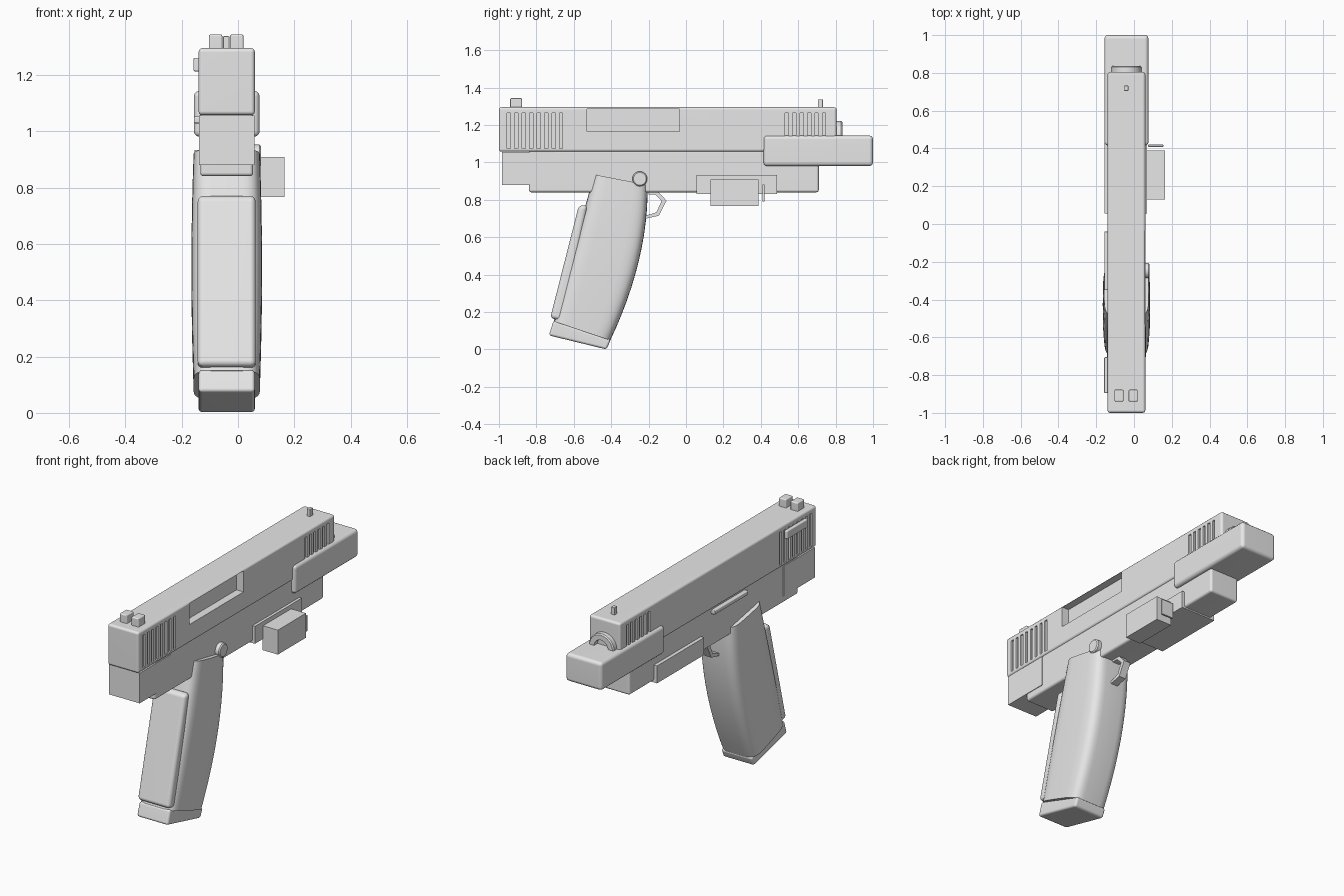
import bpy, bmesh, math
from mathutils import Vector

if "Cube" in bpy.data.objects:
    bpy.data.objects.remove(bpy.data.objects["Cube"])

CX = -0.04  # centre plane of the main body

grey = bpy.data.materials.new("plain_grey")
grey.diffuse_color = (0.8, 0.8, 0.8, 1)
grey.use_nodes = True
grey.node_tree.nodes["Principled BSDF"].inputs["Base Color"].default_value = grey.diffuse_color


def finish(name, bm, bevel=0.0, segs=3):
    bmesh.ops.recalc_face_normals(bm, faces=bm.faces)
    if bevel:
        edges = [e for e in bm.edges if e.calc_face_angle(0) > 0.5]
        bmesh.ops.bevel(bm, geom=edges, offset=bevel, segments=segs,
                        profile=0.5, affect='EDGES', clamp_overlap=True)
    me = bpy.data.meshes.new(name)
    bm.to_mesh(me)
    bm.free()
    me.materials.append(grey)
    ob = bpy.data.objects.new(name, me)
    bpy.context.collection.objects.link(ob)
    return ob


def smooth(ob):
    bpy.ops.object.select_all(action='DESELECT')
    ob.select_set(True)
    bpy.context.view_layer.objects.active = ob
    bpy.ops.object.shade_smooth_by_angle(angle=math.radians(40))
    mod = ob.modifiers.new("flat_normals", 'WEIGHTED_NORMAL')
    mod.keep_sharp = True
    return ob


def add_box(bm, x, y, z):
    vs = bmesh.ops.create_cube(bm, size=1)['verts']
    for v in vs:
        v.co = Vector([(r[0] + r[1]) / 2 + c * (r[1] - r[0])
                       for r, c in zip((x, y, z), v.co)])


def box(name, x, y, z, bevel=0.0):
    bm = bmesh.new()
    add_box(bm, x, y, z)
    return smooth(finish(name, bm, bevel))


def prism(name, pts, x0, x1, bevel=0.0):
    """Extrude a side profile of (y, z) points across x."""
    bm = bmesh.new()
    face = bm.faces.new([bm.verts.new((x0, y, z)) for y, z in pts])
    new = bmesh.ops.extrude_face_region(bm, geom=[face])['geom']
    for v in new:
        if isinstance(v, bmesh.types.BMVert):
            v.co.x = x1
    return smooth(finish(name, bm, bevel))


def lathe(name, profile, centre, axis, n=32):
    """Revolve a closed (radius, distance) profile about the x or y axis."""
    bm = bmesh.new()
    rings = []
    for i in range(n):
        a = 2 * math.pi * i / n
        ring = []
        for r, d in profile:
            u, w = r * math.cos(a), r * math.sin(a)
            co = (u, d, w) if axis == 'y' else (d, u, w)
            ring.append(bm.verts.new(Vector(centre) + Vector(co)))
        rings.append(ring)
    m = len(profile)
    for i in range(n):
        a, b = rings[i], rings[(i + 1) % n]
        for j in range(m):
            k = (j + 1) % m
            bm.faces.new((a[j], a[k], b[k], b[j]))
    bmesh.ops.remove_doubles(bm, verts=bm.verts, dist=1e-5)
    return smooth(finish(name, bm))


# Slide with grooves on both sides and a side opening
bm = bmesh.new()
add_box(bm, (-0.14, 0.06), (-1.0, 0.805), (1.057, 1.295))
slide = finish("slide", bm, 0.014)
bm = bmesh.new()
groove_y = [-0.948 + 0.04 * i for i in range(8)] + [0.538 + 0.04 * i for i in range(6)]
for y in groove_y:
    for side in (-1, 1):
        x = CX + side * 0.1
        add_box(bm, (x - 0.01, x + 0.01), (y - 0.009, y + 0.009), (1.075, 1.265))
add_box(bm, (0.015, 0.1), (-0.53, -0.035), (1.165, 1.286))
cutter = finish("slide_cutter", bm)
cutter.hide_render = True
mod = slide.modifiers.new("cuts", 'BOOLEAN')
mod.object = cutter
mod.operation = 'DIFFERENCE'
mod.solver = 'EXACT'
bpy.context.view_layer.objects.active = slide
bpy.ops.object.modifier_apply(modifier=mod.name)
bpy.data.objects.remove(cutter)
smooth(slide)

# Sights
for label, x in (("left", -0.0795), ("right", -0.0045)):
    box("rear_sight_" + label, (x - 0.024, x + 0.024), (-0.94, -0.877), (1.285, 1.343), 0.006)
box("front_sight", (-0.053, -0.03), (0.705, 0.732), (1.285, 1.337), 0.003)

# Barrel tip and the block around it
lathe("barrel", [(0.045, 0.6), (0.08, 0.6), (0.08, 0.83), (0.074, 0.837), (0.045, 0.837)],
      (CX, 0, 1.14), 'y', 40)
box("muzzle_block", (-0.157, 0.077), (0.415, 1.0), (0.98, 1.143), 0.02)

# Frame and rear block
box("frame", (-0.134, 0.054), (-0.84, 0.71), (0.84, 1.065), 0.013)
box("rear_block", (-0.138, 0.058), (-0.985, -0.70), (0.88, 1.055))

# Side rail and the module hung from it
box("rail", (-0.155, 0.07), (0.055, 0.487), (0.832, 0.933))
box("side_module", (0.065, 0.165), (0.13, 0.388), (0.766, 0.908))
box("module_plate", (0.075, 0.155), (0.408, 0.42), (0.79, 0.882), 0.003)

# Levers on the left side, pin on the right
box("slide_lever", (-0.158, -0.135), (-0.895, -0.705), (1.212, 1.26), 0.006)
box("stop_lever", (-0.157, -0.13), (-0.35, -0.04), (1.028, 1.052), 0.005)
lathe("pin", [(0, 0), (0.04, 0), (0.04, 0.116), (0.034, 0.122), (0, 0.122)],
      (CX, -0.247, 0.912), 'x')

# Grip: rounded sections lofted between a straight back and a curved front
bm = bmesh.new()
rear0, rear1 = Vector((-0.492, 0.935)), Vector((-0.707, 0.15))
f0, f1, f2 = Vector((-0.205, 0.88)), Vector((-0.20, 0.48)), Vector((-0.405, 0.048))
N, STEPS = 40, 12
rings = []
for s in range(STEPS + 1):
    t = s / STEPS
    rear = rear0.lerp(rear1, t)
    front = f0 * (1 - t) ** 2 + f1 * 2 * t * (1 - t) + f2 * t * t
    half = 0.118 + 0.03 * t * (1 - t)
    ring = []
    for i in range(N):
        a = 2 * math.pi * i / N
        c, q = math.cos(a), math.sin(a)
        u = math.copysign(abs(c) ** 0.42, c)
        w = math.copysign(abs(q) ** 0.42, q)
        p = rear.lerp(front, 0.5 + 0.5 * w)
        ring.append(bm.verts.new((CX + half * u, p.x, p.y)))
    rings.append(ring)
for a, b in zip(rings, rings[1:]):
    for i in range(N):
        k = (i + 1) % N
        bm.faces.new((a[i], a[k], b[k], b[i]))
bm.faces.new(rings[0])
bm.faces.new(rings[-1])
smooth(finish("grip", bm))

# Back strap and base of the grip
prism("back_strap", [(-0.573, 0.77), (-0.525, 0.77), (-0.655, 0.15), (-0.726, 0.168)],
      -0.143, 0.063, 0.02)
prism("grip_base", [(-0.708, 0.155), (-0.733, 0.075), (-0.425, 0.0), (-0.402, 0.052)],
      -0.14, 0.06, 0.013)

# Trigger hook
prism("trigger", [(-0.20, 0.85), (-0.155, 0.85), (-0.104, 0.795), (-0.145, 0.715), (-0.225, 0.697),
                  (-0.225, 0.712), (-0.158, 0.733), (-0.13, 0.795), (-0.165, 0.828), (-0.20, 0.828)],
      CX - 0.022, CX + 0.022)
